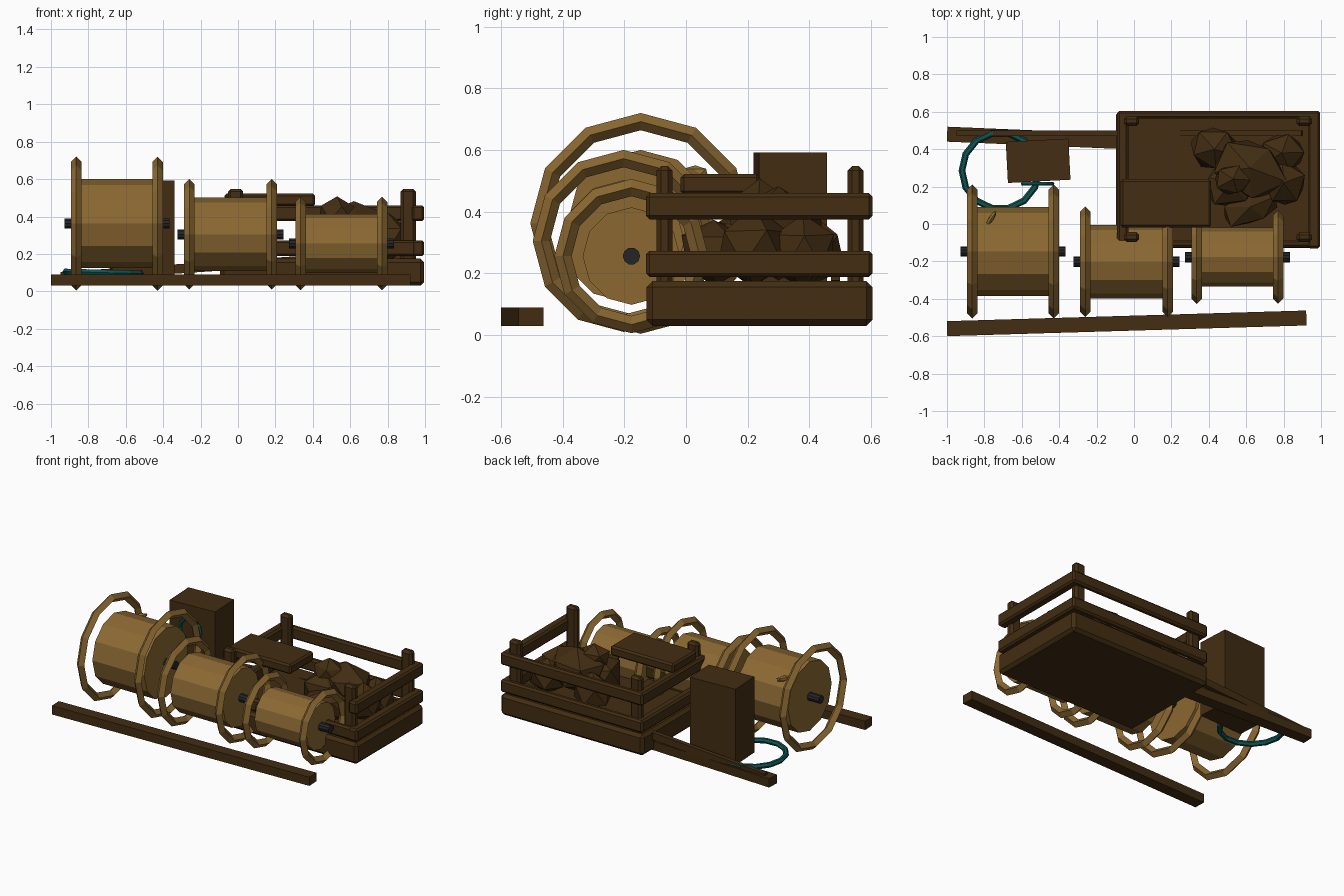
import bpy, bmesh, math, random
from mathutils import Vector, Matrix

if "Cube" in bpy.data.objects:
    bpy.data.objects.remove(bpy.data.objects["Cube"])

random.seed(4)


def mat(name, rgb):
    m = bpy.data.materials.new(name)
    m.diffuse_color = (*rgb, 1)
    m.use_nodes = True
    m.node_tree.nodes["Principled BSDF"].inputs["Base Color"].default_value = m.diffuse_color
    return m


TAN = mat("tan wood", (0.26, 0.14, 0.032))
DARK = mat("dark brown wood", (0.056, 0.026, 0.006))
TEAL = mat("teal hose", (0.005, 0.09, 0.09))
IRON = mat("dark iron", (0.018, 0.018, 0.022))


def finish(name, bm, material):
    me = bpy.data.meshes.new(name)
    bmesh.ops.recalc_face_normals(bm, faces=bm.faces)
    bm.to_mesh(me)
    bm.free()
    me.materials.append(material)
    ob = bpy.data.objects.new(name, me)
    bpy.context.collection.objects.link(ob)
    return ob


def box(name, lo, hi, material, bevel=0.0, rz=0.0, ry=0.0):
    lo, hi = Vector(lo), Vector(hi)
    bm = bmesh.new()
    bmesh.ops.create_cube(bm, size=1)
    bmesh.ops.scale(bm, vec=hi - lo, verts=bm.verts)
    if bevel:
        bmesh.ops.bevel(bm, geom=bm.edges[:], offset=bevel, segments=1, affect='EDGES')
    rot = Matrix.Rotation(math.radians(rz), 4, 'Z') @ Matrix.Rotation(math.radians(ry), 4, 'Y')
    bm.transform(Matrix.Translation((lo + hi) / 2) @ rot)
    return finish(name, bm, material)


def cylinder_x(name, x0, x1, y, z, r, sides, material):
    bm = bmesh.new()
    bmesh.ops.create_cone(bm, cap_ends=True, segments=sides, radius1=r, radius2=r, depth=x1 - x0)
    bm.transform(Matrix.Translation(((x0 + x1) / 2, y, z)) @ Matrix.Rotation(math.pi / 2, 4, 'Y'))
    return finish(name, bm, material)


def ring(name, center, R, r, n, k, axis, material, tilt=0.0):
    """Low-poly torus around the given axis."""
    bm = bmesh.new()
    rows = []
    for i in range(n):
        a = 2 * math.pi * i / n
        row = []
        for j in range(k):
            b = 2 * math.pi * j / k
            d = R + r * math.cos(b)
            row.append(bm.verts.new((d * math.cos(a), d * math.sin(a), r * math.sin(b))))
        rows.append(row)
    for i in range(n):
        p, q = rows[i], rows[(i + 1) % n]
        for j in range(k):
            m = (j + 1) % k
            bm.faces.new((p[j], q[j], q[m], p[m]))
    rot = {'X': Matrix.Rotation(math.pi / 2, 4, 'Y'),
           'Y': Matrix.Rotation(math.pi / 2, 4, 'X'),
           'Z': Matrix.Rotation(math.radians(tilt), 4, 'Y')}[axis]
    bm.transform(Matrix.Translation(center) @ rot)
    return finish(name, bm, material)


def lump(name, center, size, material, jitter=0.12, rz=0.0):
    bm = bmesh.new()
    bmesh.ops.create_icosphere(bm, subdivisions=1, radius=1)
    for v in bm.verts:
        v.co *= 1 + random.uniform(-jitter, jitter)
    bmesh.ops.scale(bm, vec=size, verts=bm.verts)
    bm.transform(Matrix.Translation(center) @ Matrix.Rotation(math.radians(rz), 4, 'Z'))
    return finish(name, bm, material)


# Three reels: left ring x, right ring x, y, z, body radius, ring radius
reels = [("large", -0.865, -0.43, -0.147, 0.362, 0.238, 0.330),
         ("medium", -0.26, 0.18, -0.202, 0.305, 0.197, 0.267),
         ("small", 0.335, 0.77, -0.177, 0.256, 0.158, 0.222)]
for n, xa, xb, y, z, rb, rr in reels:
    cylinder_x(n + "_reel_body", xa + 0.025, xb - 0.015, y, z, rb, 12, TAN)
    cylinder_x(n + "_reel_axle", xa - 0.063, xb + 0.063, y, z, 0.028, 10, IRON)
    for side, x in (("left", xa), ("right", xb)):
        ring(f"{n}_reel_{side}_rim", (x, y, z), rr, 0.028, 12, 4, 'X', TAN)
lump("loose_end", (-0.763, 0.03, 0.53), (0.015, 0.052, 0.02), TAN, 0.0, -32)

# Ground rails and the sloping pole
box("front_rail", (-1.0, -0.571, 0.03), (0.922, -0.491, 0.09), DARK, rz=1.7)
box("back_rail", (-1.0, 0.40, 0.03), (0.92, 0.48, 0.09), DARK, rz=-2.4)
box("sloping_pole", (-0.95, 0.47, 0.115), (0.90, 0.5, 0.165), DARK, ry=-3.8)

# Cabinet with a hose ring on its front, and the hose on the ground
box("cabinet", (-0.68, 0.228, 0.07), (-0.345, 0.448, 0.592), DARK, rz=3)
ring("cabinet_hose_ring", (-0.515, 0.215, 0.43), 0.078, 0.012, 12, 6, 'Y', TEAL)
ring("ground_hose", (-0.715, 0.285, 0.10), 0.205, 0.018, 14, 6, 'Z', TEAL, 1.5)

# Crate: base, posts, slats
box("crate_base", (-0.095, -0.128, 0.03), (0.995, 0.605, 0.175), DARK, 0.02)
for i, x in enumerate((-0.013, 0.91)):
    for j, y in enumerate((-0.07, 0.55)):
        box(f"crate_post_{i}{j}", (x - 0.041, y - 0.026, 0.15), (x + 0.041, y + 0.026, 0.548), DARK, 0.015)
for level, z in (("lower", 0.188), ("upper", 0.375)):
    box(f"crate_{level}_left_slat", (-0.09, -0.13, z), (-0.03, 0.605, z + 0.085), DARK, 0.012)
    box(f"crate_{level}_right_slat", (0.93, -0.13, z), (0.995, 0.605, z + 0.085), DARK, 0.012)
    box(f"crate_{level}_back_slat", (-0.09, 0.563, z), (0.995, 0.605, z + 0.085), DARK, 0.012)
box("crate_lower_front_slat", (-0.09, -0.125, 0.188), (0.995, -0.085, 0.273), DARK, 0.012)

# Loose lid resting on the crate
box("crate_lid", (-0.072, -0.018, 0.455), (0.412, 0.24, 0.522), DARK, 0.012)

# Rocks in the crate
rocks = [(0.43, 0.40, 0.27, 0.14, 0.12, 0.12), (0.62, 0.30, 0.33, 0.22, 0.16, 0.15),
         (0.52, 0.22, 0.30, 0.16, 0.14, 0.14), (0.79, 0.38, 0.27, 0.14, 0.11, 0.12),
         (0.80, 0.22, 0.28, 0.13, 0.14, 0.13), (0.62, 0.09, 0.27, 0.17, 0.10, 0.11),
         (0.53, 0.24, 0.42, 0.11, 0.09, 0.08)]
for i, (x, y, z, a, b, c) in enumerate(rocks):
    lump(f"rock_{i}", (x, y, z), (a, b, c), DARK, 0.1, random.uniform(-25, 25))
